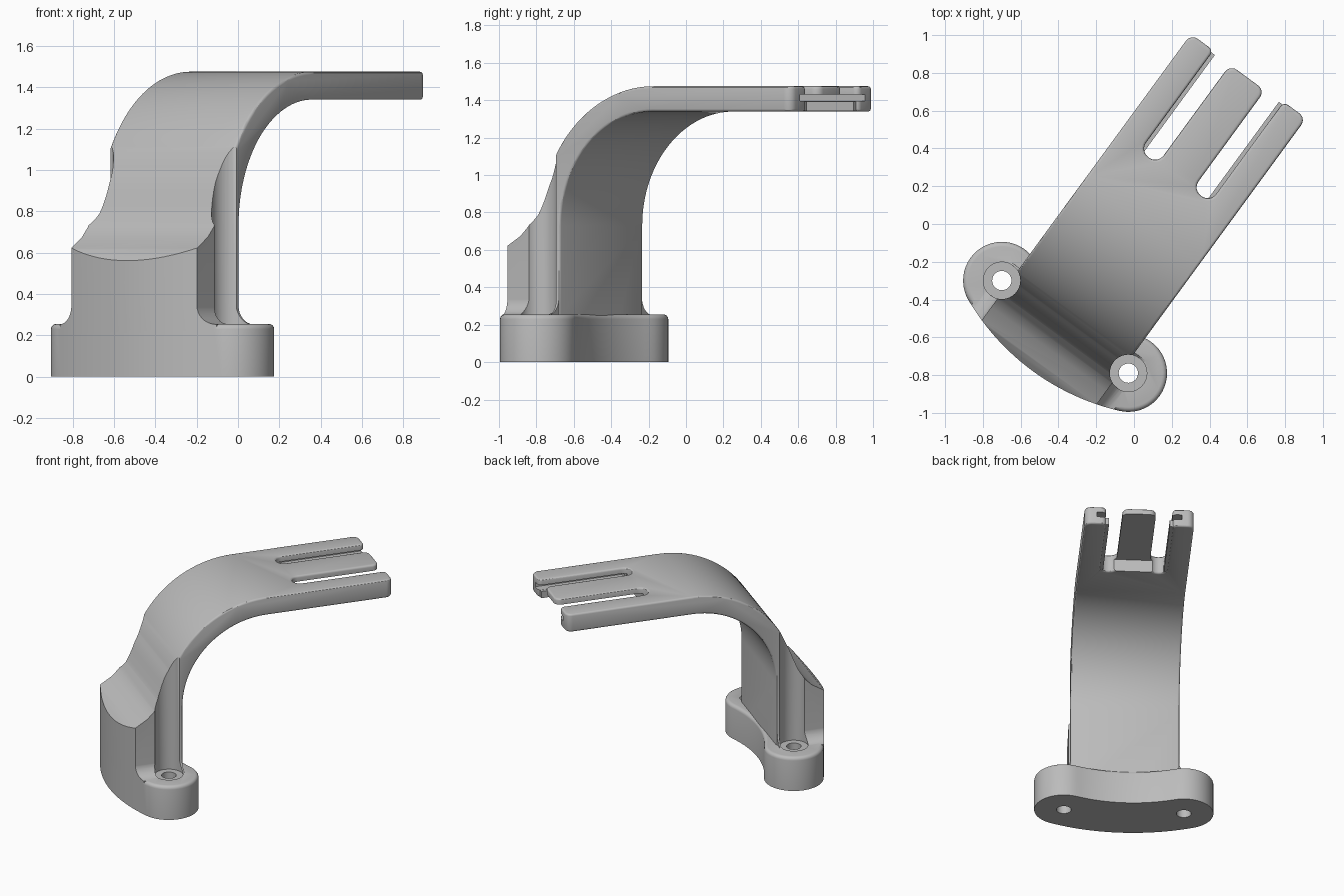
import bpy, bmesh, math
from mathutils import Matrix, Vector

if "Cube" in bpy.data.objects:
    bpy.data.objects.remove(bpy.data.objects["Cube"])

grey = bpy.data.materials.new("plain grey")
grey.use_nodes = True
grey.diffuse_color = (0.5, 0.5, 0.5, 1)
grey.node_tree.nodes["Principled BSDF"].inputs["Base Color"].default_value = (0.5, 0.5, 0.5, 1)

HALF, HOLE_X, HOLE_Y = 0.378, 0.415, -0.655     # arm half width, screw hole place
TOP, BOTTOM, TIP = 1.475, 1.34, 0.99


def arc(cx, cy, r, a0, a1, n=16):
    return [(cx + r * math.cos(math.radians(a0 + (a1 - a0) * i / n)),
             cy + r * math.sin(math.radians(a0 + (a1 - a0) * i / n))) for i in range(n + 1)]


def rounded(corners, n=6):
    """Polygon from (x, y, radius) corners, each right-angled corner rounded."""
    pts = []
    for i, (x, y, r) in enumerate(corners):
        p = Vector((x, y))
        a = (Vector(corners[i - 1][:2]) - p).normalized()
        b = (Vector(corners[(i + 1) % len(corners)][:2]) - p).normalized()
        if r == 0:
            pts.append((x, y))
            continue
        for k in range(n + 1):
            t = k / n * math.pi / 2
            pts.append(tuple(p + a * r * (1 - math.sin(t)) + b * r * (1 - math.cos(t))))
    return pts


def prism(name, pts, lo, hi, axis="z", top_bevel=0):
    """Extrude a flat outline along x, y or z."""
    place = {"x": lambda a, b, h: (h, a, b), "y": lambda a, b, h: (a, h, b),
             "z": lambda a, b, h: (a, b, h)}[axis]
    bm = bmesh.new()
    low = [bm.verts.new(place(a, b, lo)) for a, b in pts]
    high = [bm.verts.new(place(a, b, hi)) for a, b in pts]
    bm.faces.new(low)
    cap = bm.faces.new(high)
    for i in range(len(pts)):
        bm.faces.new((low[i - 1], low[i], high[i], high[i - 1]))
    bmesh.ops.recalc_face_normals(bm, faces=bm.faces)
    if top_bevel:
        bmesh.ops.bevel(bm, geom=list(cap.edges), offset=top_bevel, segments=4,
                        profile=0.5, affect="EDGES")
    mesh = bpy.data.meshes.new(name)
    bm.to_mesh(mesh)
    bm.free()
    mesh.materials.append(grey)
    ob = bpy.data.objects.new(name, mesh)
    bpy.context.collection.objects.link(ob)
    return ob


def box(name, x0, x1, y0, y1, z0, z1):
    return prism(name, [(x0, y0), (x1, y0), (x1, y1), (x0, y1)], z0, z1)


def apply(ob, mod):
    bpy.context.view_layer.objects.active = ob
    bpy.ops.object.modifier_apply(modifier=mod.name)


def combine(ob, other, operation):
    mod = ob.modifiers.new("combine", "BOOLEAN")
    mod.operation, mod.solver, mod.object = operation, "EXACT", other
    apply(ob, mod)
    bpy.data.objects.remove(other)


# Foot outline: two round ears, hollow back edge, bulged front edge
back_r, front_r, ear = 0.91, 1.26, 0.205
back_y, front_y = back_r - 0.53, front_r - 0.945
ab = math.degrees(math.atan2(back_y - HOLE_Y, HOLE_X))
af = math.degrees(math.atan2(front_y - HOLE_Y, HOLE_X))
outline = (arc(HOLE_X, HOLE_Y, ear, -af, 180 - ab, 24)[:-1]
           + arc(0, back_y, back_r, -ab, ab - 180, 20)[:-1]
           + arc(-HOLE_X, HOLE_Y, ear, ab, 180 + af, 24)[:-1]
           + arc(0, front_y, front_r, af - 180, -af, 24)[:-1])
bracket = prism("bracket", outline, 0, 0.255, top_bevel=0.025)

# Arm: bent strip trimmed to a three-finger plan
bend_y, bend_z, inner = 0.07, 0.73, 0.61
outer = inner + TOP - BOTTOM
strip = ([(-0.68, 0.2)] + arc(bend_y, bend_z, outer, 180, 90, 32) + [(1.2, TOP), (1.2, BOTTOM)]
         + arc(bend_y, bend_z, inner, 90, 180, 32) + [(bend_y - inner, 0.2)])
arm = prism("arm", strip, -0.6, 0.6, "x")
half_plan = [(HALF, -1, 0), (HALF, TIP, 0.045), (0.23, TIP, 0.03), (0.23, 0.33, 0.055),
             (0.115, 0.33, 0.055), (0.115, 0.98, 0.045)]
plan = rounded(half_plan + [(-x, y, r) for x, y, r in reversed(half_plan)])
combine(arm, prism("plan_cutter", plan, 0, 2), "INTERSECT")
mod = arm.modifiers.new("round", "BEVEL")
mod.width, mod.segments, mod.limit_method = 0.014, 3, "ANGLE"
mod.angle_limit, mod.use_clamp_overlap = math.radians(50), False
apply(arm, mod)

# Recess under the middle finger and grooves inside the outer fingers
combine(arm, box("recess", -0.232, 0.232, 0.345, 1.2, 1.2, 1.432), "DIFFERENCE")
combine(arm, box("groove", -0.295, 0.295, 0.36, 1.2, 1.395, 1.432), "DIFFERENCE")
for side in (-1, 1):
    x0, x1 = sorted((side * 0.21, side * 0.26))
    combine(arm, box("lip", x0, x1, 0.34, 0.975, 1.343, 1.394), "UNION")

# Front boss with a sloped shoulder and a cove up to the arm
shoulder = [(-1.1, 0.2), (-1.1, 0.396), (-0.89, 0.62), (-0.80, 0.675), (-0.75, 0.725),
            (-0.712, 0.79), (-0.685, 0.86), (-0.655, 0.94), (-0.61, 1.03),
            (-0.59, 0.9), (-0.57, 0.2)]
boss = prism("boss", shoulder, -HALF + 0.001, HALF - 0.001, "x")

# Flared root where the boss and arm meet the foot
flare = arc(HALF + 0.09, 0.345, 0.092, 270, 180, 8)
flare = [(HALF + 0.09, 0.2)] + flare
root = prism("root", flare + [(-x, z) for x, z in reversed(flare)], -1.1, -0.547, "y")
combine(boss, root, "UNION")
combine(boss, prism("boss_trim", outline, 0.1, 1.5), "INTERSECT")

# Join, then cut screw clearances and holes
combine(bracket, boss, "UNION")
combine(bracket, arm, "UNION")
for side in (-1, 1):
    for name, r, lo, hi in (("clearance", 0.098, 0.246, 1.3), ("screw_hole", 0.051, -0.2, 0.5)):
        ring = arc(side * HOLE_X, HOLE_Y, r, 0, 360, 40)[:-1]
        combine(bracket, prism(name, ring, lo, hi), "DIFFERENCE")

# Turn the bracket to its diagonal stance
turn = Matrix.Translation((0.022, -0.016, 0)) @ Matrix.Rotation(math.radians(-36.2), 4, "Z")
bracket.data.transform(turn)
bpy.ops.object.select_all(action="DESELECT")
bracket.select_set(True)
bpy.context.view_layer.objects.active = bracket
bpy.ops.object.shade_smooth_by_angle(angle=math.radians(30))
